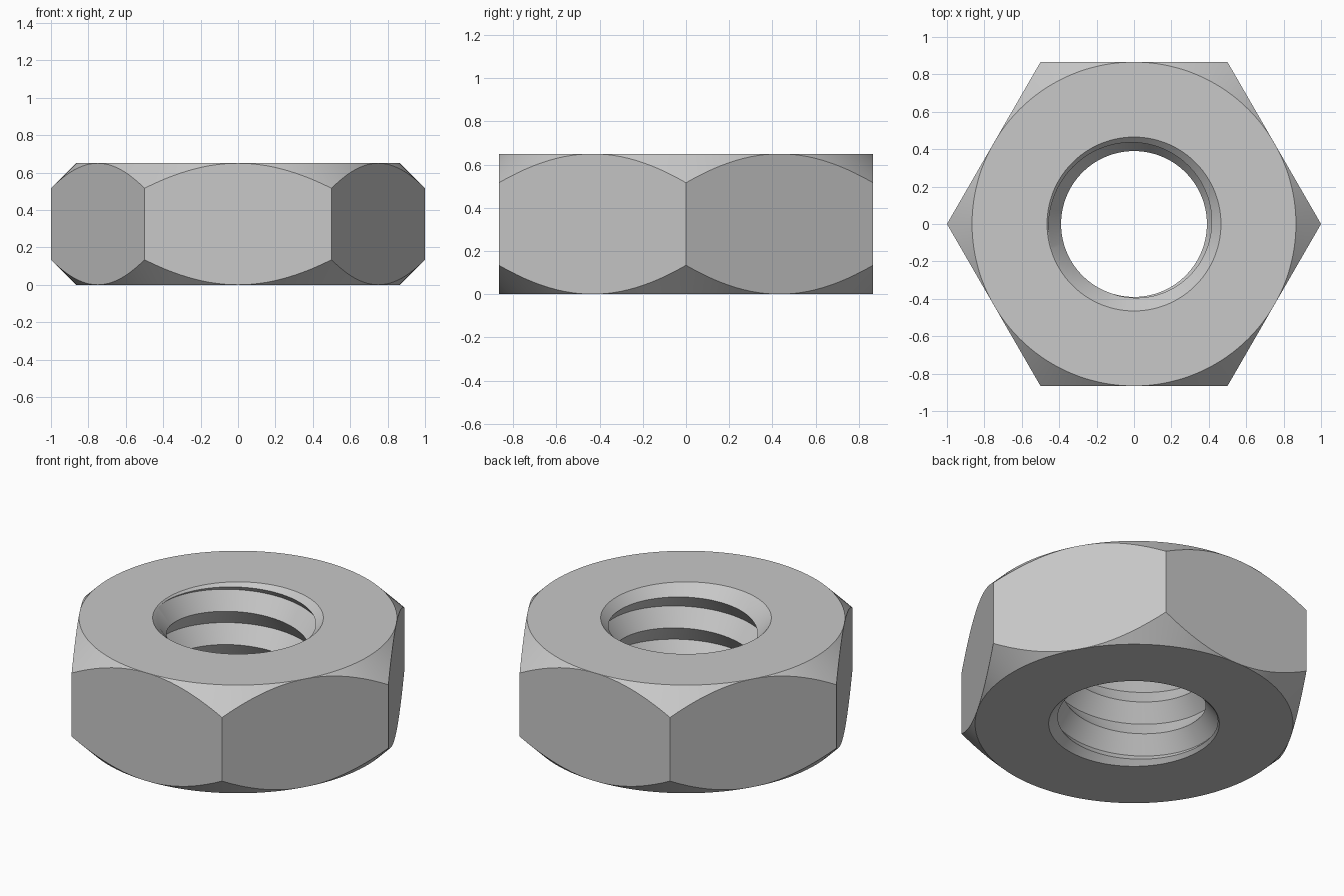
import bpy
import bmesh
from math import cos, sin, pi, radians

if "Cube" in bpy.data.objects:
    bpy.data.objects.remove(bpy.data.objects["Cube"], do_unlink=True)

HEIGHT = 0.65
FLAT = cos(pi / 6)             # half the width across flats
MINOR, MAJOR = 0.39, 0.46      # thread crest and root radii
PITCH, PHASE = 0.2, 0.036      # thread lead and crest height at angle zero
MOUTH = 0.465                  # countersink radius at both ends
COLUMNS = 144


def thread_radius(z, crest):
    """Sharp V thread: crest radius at z = crest, root half a pitch away."""
    t = ((z - crest) / PITCH) % 1.0
    return MINOR + (MAJOR - MINOR) * (1 - abs(2 * t - 1))


def thread_limit(crest, top):
    """Height where the thread runs into the countersink of one end."""
    lo, hi = 0.0, HEIGHT / 2
    for _ in range(40):
        depth = (lo + hi) / 2
        z = HEIGHT - depth if top else depth
        if thread_radius(z, crest) > MOUTH - depth:
            hi = depth
        else:
            lo = depth
    return HEIGHT - hi if top else hi


def section(angle):
    """Closed radius/height outline of the nut at one angle."""
    crest = PHASE + PITCH * angle / (2 * pi)
    low, high = thread_limit(crest, False), thread_limit(crest, True)
    outline = [(MOUTH, 0)]
    # helical bore, rows follow crests and roots
    for k in range(-4, 10):
        z = min(max(crest + k * PITCH / 2, low), high)
        outline.append((thread_radius(z, crest), z))
    # end faces, corner chamfers and hexagon sides
    side = FLAT / cos(angle % (pi / 3) - pi / 6)
    drop = side - FLAT
    outline += [(MOUTH, HEIGHT), (FLAT, HEIGHT), (side, HEIGHT - drop),
                (side, drop), (FLAT, 0)]
    return outline


# Sweep the outline around the axis
bm = bmesh.new()
columns = []
for i in range(COLUMNS + 1):
    a = 2 * pi * i / COLUMNS
    columns.append([bm.verts.new((r * cos(a), r * sin(a), z))
                    for r, z in section(a)])
for left, right in zip(columns, columns[1:]):
    for j in range(len(left)):
        bm.faces.new((left[j - 1], right[j - 1], right[j], left[j]))
bmesh.ops.remove_doubles(bm, verts=bm.verts, dist=1e-5)
bmesh.ops.recalc_face_normals(bm, faces=bm.faces)
mesh = bpy.data.meshes.new("hex_nut")
bm.to_mesh(mesh)
bm.free()

nut = bpy.data.objects.new("hex_nut", mesh)
bpy.context.collection.objects.link(nut)

# Steel grey material
steel = bpy.data.materials.new("steel_grey")
steel.use_nodes = True
colour = (0.58, 0.58, 0.58, 1)
steel.diffuse_color = colour
steel.node_tree.nodes["Principled BSDF"].inputs["Base Color"].default_value = colour
mesh.materials.append(steel)

bpy.ops.object.select_all(action="DESELECT")
nut.select_set(True)
bpy.context.view_layer.objects.active = nut
bpy.ops.object.shade_smooth_by_angle(angle=radians(30))
